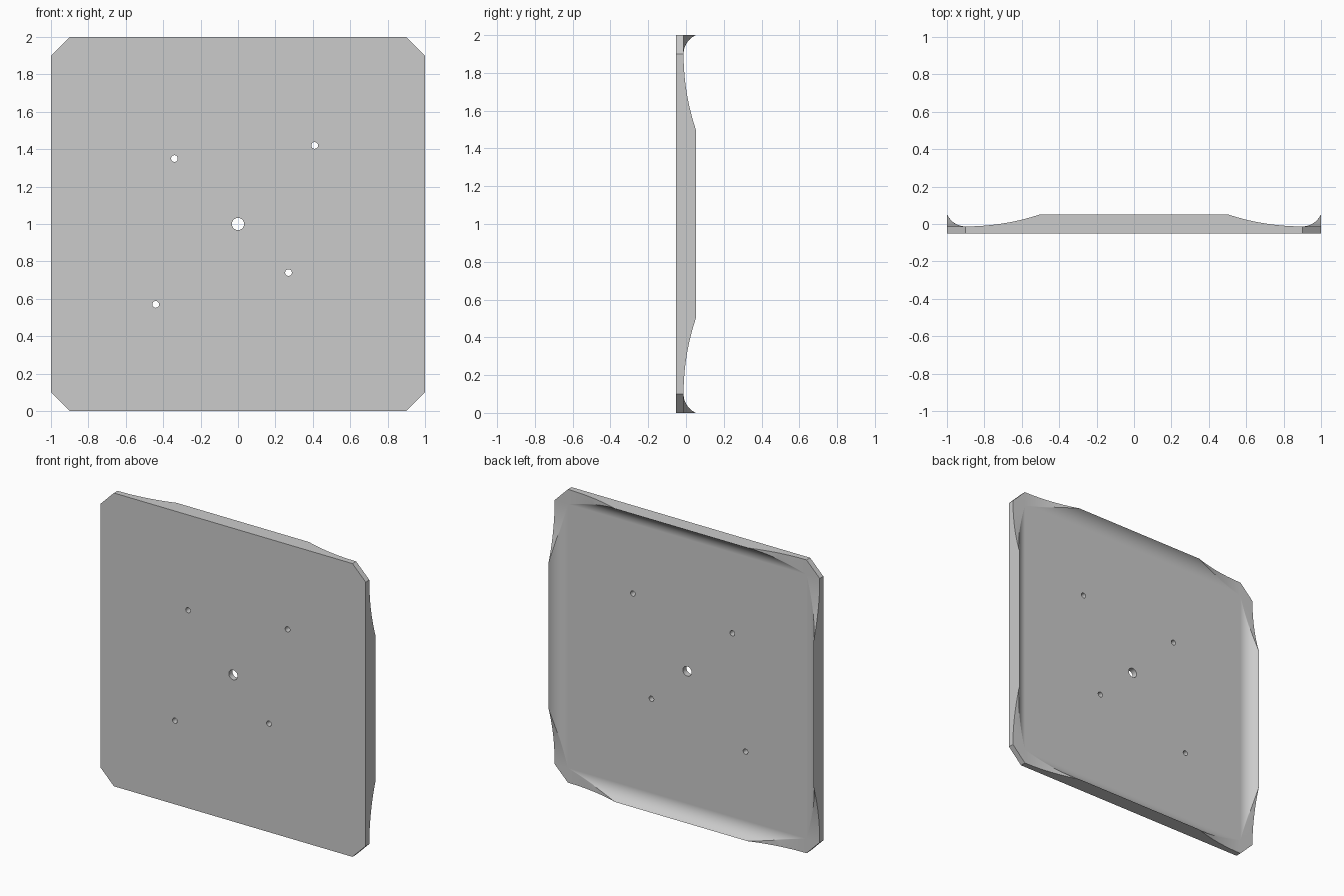
import bpy, bmesh, math
from mathutils import Matrix, Vector

if "Cube" in bpy.data.objects:
    bpy.data.objects.remove(bpy.data.objects["Cube"], do_unlink=True)

FRONT, FLOOR, TOP = -0.052, -0.013, 0.052   # depths along y
INNER, FLAT = 0.9, 0.5                      # lip foot, half length of full-height lip
RISE = TOP - FLOOR


def arc_radius(run):
    """Radius of an arc tangent to the floor that climbs RISE over run."""
    return (run * run + RISE * RISE) / (2 * RISE)


R_LIP, R_END = arc_radius(1 - INNER), arc_radius(INNER - FLAT)


def lip_height(u):
    """Height of the lip at distance u along its edge."""
    t = INNER - max(abs(u), FLAT)
    return R_END - math.sqrt(R_END ** 2 - t * t)


def lip_section(u, steps=12):
    """Cross-section from the inner foot, up the cove, to the outer edge."""
    h = lip_height(u)
    sweep = math.acos(1 - h / R_LIP)
    pts = []
    for i in range(steps + 1):
        a = sweep * i / steps
        pts.append((u, FLOOR + R_LIP * (1 - math.cos(a)), INNER + R_LIP * math.sin(a)))
    pts.append((u, FLOOR + h, 1.0))
    return pts


bm = bmesh.new()


def add_face(points, turn):
    verts = [bm.verts.new(turn @ Vector(p) + Vector((0, 0, 1))) for p in points]
    return bm.faces.new(verts)


# Four identical coved lips with outer walls and chamfered corners
ramp = [FLAT + (INNER - FLAT) * i / 14 for i in range(15)]
stations = [-u for u in reversed(ramp)] + ramp
sections = [lip_section(u) for u in stations]
panel = []
for k in range(4):
    turn = Matrix.Rotation(k * math.pi / 2, 3, 'Y')
    for a, b in zip(sections, sections[1:]):
        for i in range(len(a) - 1):
            add_face((a[i], b[i], b[i + 1], a[i + 1]), turn)
    add_face([(-INNER, FRONT, 1), (INNER, FRONT, 1)] + [s[-1] for s in reversed(sections)], turn)
    add_face([(INNER, FRONT, 1), (1, FRONT, INNER), (1, FLOOR, INNER), (INNER, FLOOR, 1)], turn)
    add_face([(INNER, FLOOR, INNER), (1, FLOOR, INNER), (INNER, FLOOR, 1)], turn)
    panel += [turn @ Vector(s[0]) for s in sections[:-1]]

# Recessed back panel and flat octagonal front
still = Matrix.Identity(3)
add_face(panel, still)
octagon = []
for k in range(4):
    turn = Matrix.Rotation(k * math.pi / 2, 3, 'Y')
    octagon += [turn @ Vector((-INNER, FRONT, 1)), turn @ Vector((INNER, FRONT, 1))]
add_face(octagon, still)

bmesh.ops.remove_doubles(bm, verts=bm.verts, dist=1e-5)
bmesh.ops.dissolve_degenerate(bm, edges=bm.edges, dist=1e-5)
bmesh.ops.recalc_face_normals(bm, faces=bm.faces)
mesh = bpy.data.meshes.new("cover_plate")
bm.to_mesh(mesh)
bm.free()
plate = bpy.data.objects.new("cover_plate", mesh)
bpy.context.collection.objects.link(plate)

# Plain grey material
grey = bpy.data.materials.new("plain_grey")
grey.use_nodes = True
grey.diffuse_color = (0.6, 0.6, 0.6, 1)
grey.node_tree.nodes["Principled BSDF"].inputs["Base Color"].default_value = (0.6, 0.6, 0.6, 1)
mesh.materials.append(grey)

# Centre bore and four small screw holes
holes = [(0, 1, 0.033), (-0.34, 1.35, 0.018), (0.41, 1.42, 0.018),
         (0.27, 0.74, 0.018), (-0.44, 0.57, 0.018)]
cutters = []
for x, z, r in holes:
    bpy.ops.mesh.primitive_cylinder_add(vertices=24, radius=r, depth=0.4,
                                        location=(x, 0, z), rotation=(math.pi / 2, 0, 0))
    cutter = bpy.context.object
    cutter.name = "hole_cutter"
    cutter.hide_render = True
    cutter.data.materials.append(grey)
    cutters.append(cutter)
    cut = plate.modifiers.new("hole", 'BOOLEAN')
    cut.operation, cut.solver, cut.object = 'DIFFERENCE', 'EXACT', cutter

bpy.ops.object.select_all(action='DESELECT')
plate.select_set(True)
bpy.context.view_layer.objects.active = plate
for name in [m.name for m in plate.modifiers]:
    bpy.ops.object.modifier_apply(modifier=name)
for cutter in cutters:
    bpy.data.objects.remove(cutter, do_unlink=True)

# Smooth coves, crisp edges
bpy.ops.object.shade_smooth_by_angle(angle=math.radians(30))
weighted = plate.modifiers.new("weighted_normals", 'WEIGHTED_NORMAL')
weighted.keep_sharp = True
